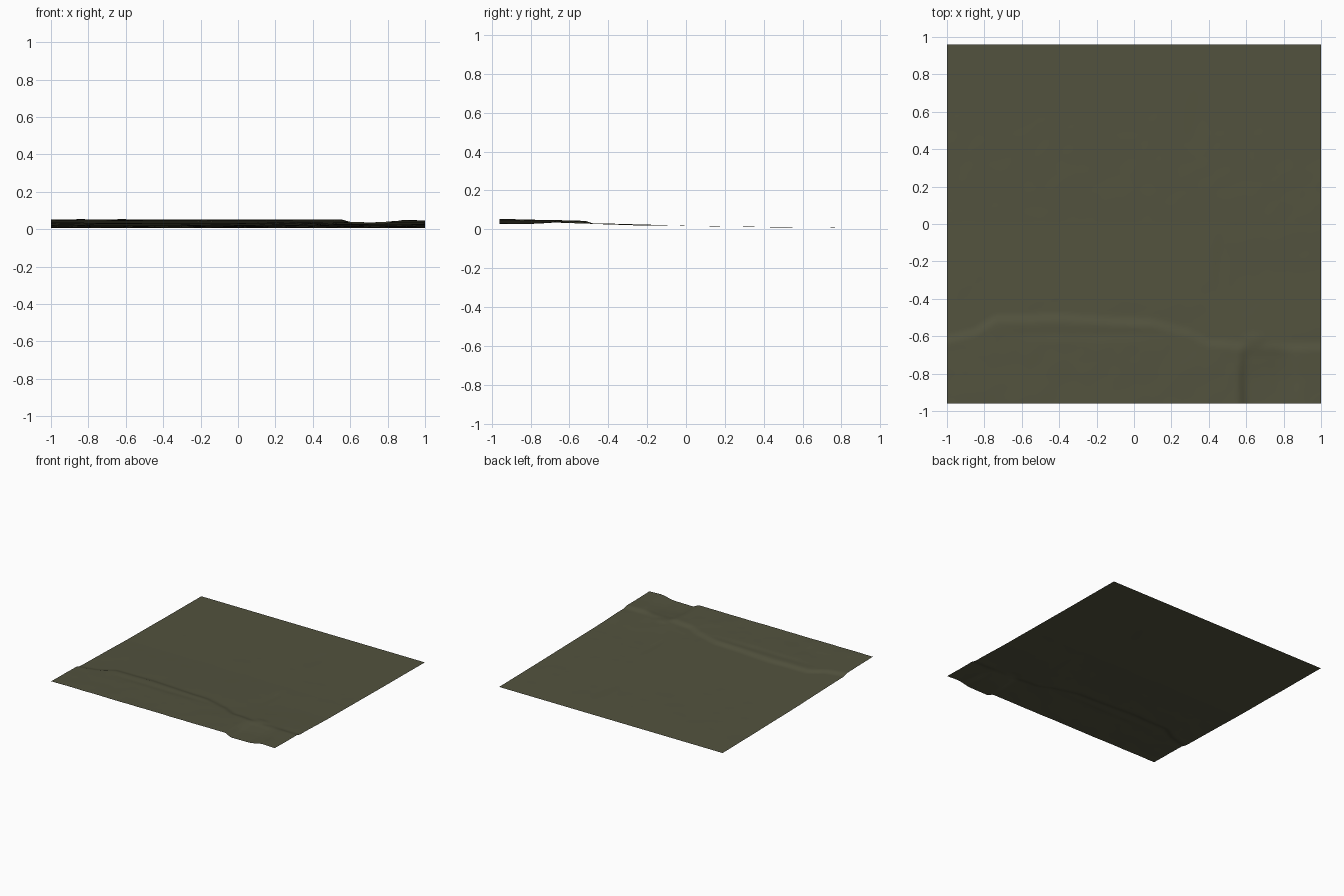
import bpy, bmesh
from mathutils import Vector, noise

if "Cube" in bpy.data.objects:
    bpy.data.objects.remove(bpy.data.objects["Cube"])

HX, HY = 1.0, 0.96


def lerp(table, t):
    """Piecewise linear profile lookup."""
    if t <= table[0][0]:
        return table[0][1]
    for (a, va), (b, vb) in zip(table, table[1:]):
        if t <= b:
            return va + (vb - va) * (t - a) / (b - a)
    return table[-1][1]


def step(a, b, t):
    t = max(0.0, min(1.0, (t - a) / (b - a)))
    return t * t * (3 - 2 * t)


def bump(x, y, cx, cy, rx, ry):
    d = ((x - cx) / rx) ** 2 + ((y - cy) / ry) ** 2
    return max(0.0, 1 - d) ** 2


# Gentle fall from front to back, and the wandering line of the scarp
SLOPE = [(-.96, .040), (-.7, .035), (-.45, .030), (-.2, .024), (0, .018),
         (.5, .011), (.96, .006)]
SCARP = [(-1, -.62), (-.85, -.58), (-.74, -.51), (-.4, -.50), (.1, -.53),
         (.3, -.58), (.4, -.64), (.55, -.66), (1, -.66)]


def height(x, y):
    n = noise.noise(Vector((x * 4, y * 4, 3.1)))
    fine = noise.noise(Vector((x * 11, y * 11, 7.7)))
    front = step(-.3, -.65, y)
    z = lerp(SLOPE, y)
    # plateau in front of the scarp
    edge = lerp(SCARP, x) + .012 * n
    plateau = .012 * step(edge + .03, edge - .025, y)
    plateau -= .003 * bump(x, y, -.25, -.59, .6, .045)
    # narrow valley on the right with a steep left bank
    vx = .585 + .012 * n
    valley = step(vx - .035, vx + .03, x) * (1 - step(.76, .9, x + .1 * (y + .85)))
    cut = step(-.58, -.72, y)
    z += plateau * (1 - valley * cut) - .011 * valley * cut * step(-.6, -.9, y)
    z -= .006 * step(.8, 1, x) * step(-.5, -.8, y)
    z -= .004 * step(.3, .6, x) * step(0, -.3, y) * (1 - front)
    # knoll at the head of the valley, small gullies behind
    z += .005 * bump(x, y, .64, -.62, .08, .05)
    z -= .003 * bump(x, y, .46, -.22, .04, .2)
    z -= .002 * bump(x, y, .33, .55, .07, .2)
    fade = step(.96, .4, y)
    return z + (.0012 * n + .0008 * fine) * (fade * .5 + front)


# Terrain sheet
bm = bmesh.new()
bmesh.ops.create_grid(bm, x_segments=120, y_segments=116, size=1)
for v in bm.verts:
    v.co.y *= HY
    v.co.z = height(v.co.x, v.co.y)
low = min(v.co.z for v in bm.verts)
for v in bm.verts:
    v.co.z += .006 - low
mesh = bpy.data.meshes.new("terrain_sheet")
bm.to_mesh(mesh)
bm.free()
terrain = bpy.data.objects.new("terrain_sheet", mesh)
bpy.context.collection.objects.link(terrain)

olive = bpy.data.materials.new("dark olive ground")
olive.diffuse_color = (.085, .085, .048, 1)
olive.use_nodes = True
olive.node_tree.nodes["Principled BSDF"].inputs["Base Color"].default_value = olive.diffuse_color
mesh.materials.append(olive)

bpy.context.view_layer.objects.active = terrain
terrain.select_set(True)
bpy.ops.object.shade_smooth_by_angle()
